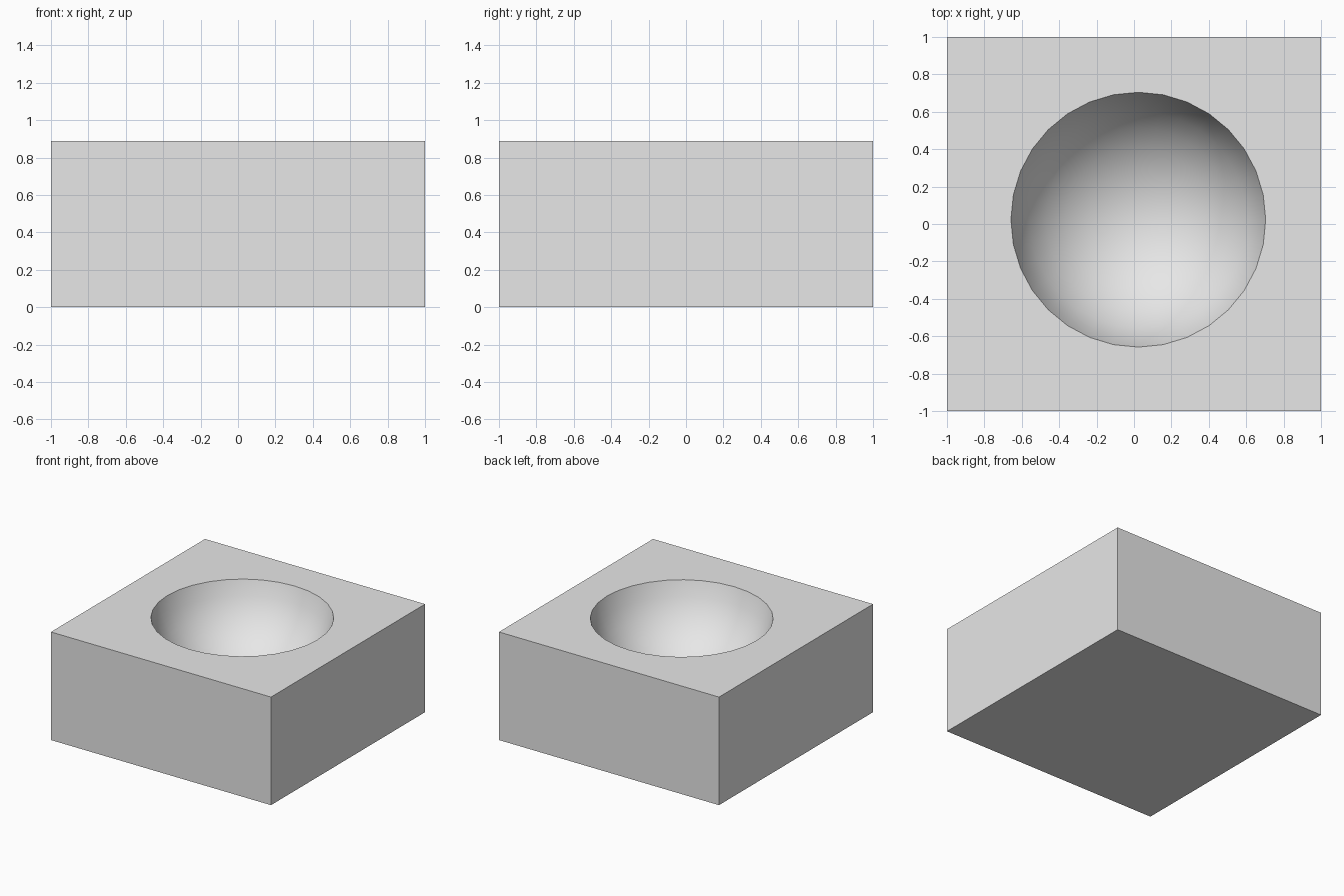
import bpy, math

default = bpy.data.objects.get("Cube")
if default:
    bpy.data.objects.remove(default, do_unlink=True)

HEIGHT = 0.888
RIM_RADIUS = 0.682
RIM_OFFSET = 0.023            # bowl sits slightly off centre
RIM_ANGLE = math.radians(78)  # steepness of the bowl wall at the rim

# Plain grey material
grey = bpy.data.materials.new("light_grey")
grey.use_nodes = True
colour = (0.8, 0.8, 0.8, 1)
grey.diffuse_color = colour
for node in grey.node_tree.nodes:
    if node.type == 'BSDF_PRINCIPLED':
        node.inputs["Base Color"].default_value = colour

# Square block
bpy.ops.mesh.primitive_cube_add(size=2, location=(0, 0, HEIGHT / 2))
block = bpy.context.object
block.name = "hollowed_block"
block.scale.z = HEIGHT / 2
bpy.ops.object.transform_apply(location=True, rotation=False, scale=True)
block.data.materials.append(grey)

# Round cutter for the bowl
radius = RIM_RADIUS / math.sin(RIM_ANGLE)
centre_z = HEIGHT + radius * math.cos(RIM_ANGLE)
bpy.ops.mesh.primitive_uv_sphere_add(
    segments=32, ring_count=16, radius=radius,
    location=(RIM_OFFSET, RIM_OFFSET, centre_z))
cutter = bpy.context.object
cutter.name = "bowl_cutter"
cutter.hide_render = True
cutter.data.materials.append(grey)
bpy.ops.object.shade_smooth()

# Carve the bowl and drop the cutter
bpy.ops.object.select_all(action='DESELECT')
block.select_set(True)
bpy.context.view_layer.objects.active = block
carve = block.modifiers.new("bowl", 'BOOLEAN')
carve.operation = 'DIFFERENCE'
carve.solver = 'EXACT'
carve.object = cutter
bpy.ops.object.modifier_apply(modifier=carve.name)
bpy.data.objects.remove(cutter, do_unlink=True)

# Smooth bowl, crisp block edges
bpy.ops.object.shade_smooth_by_angle(angle=math.radians(30))
